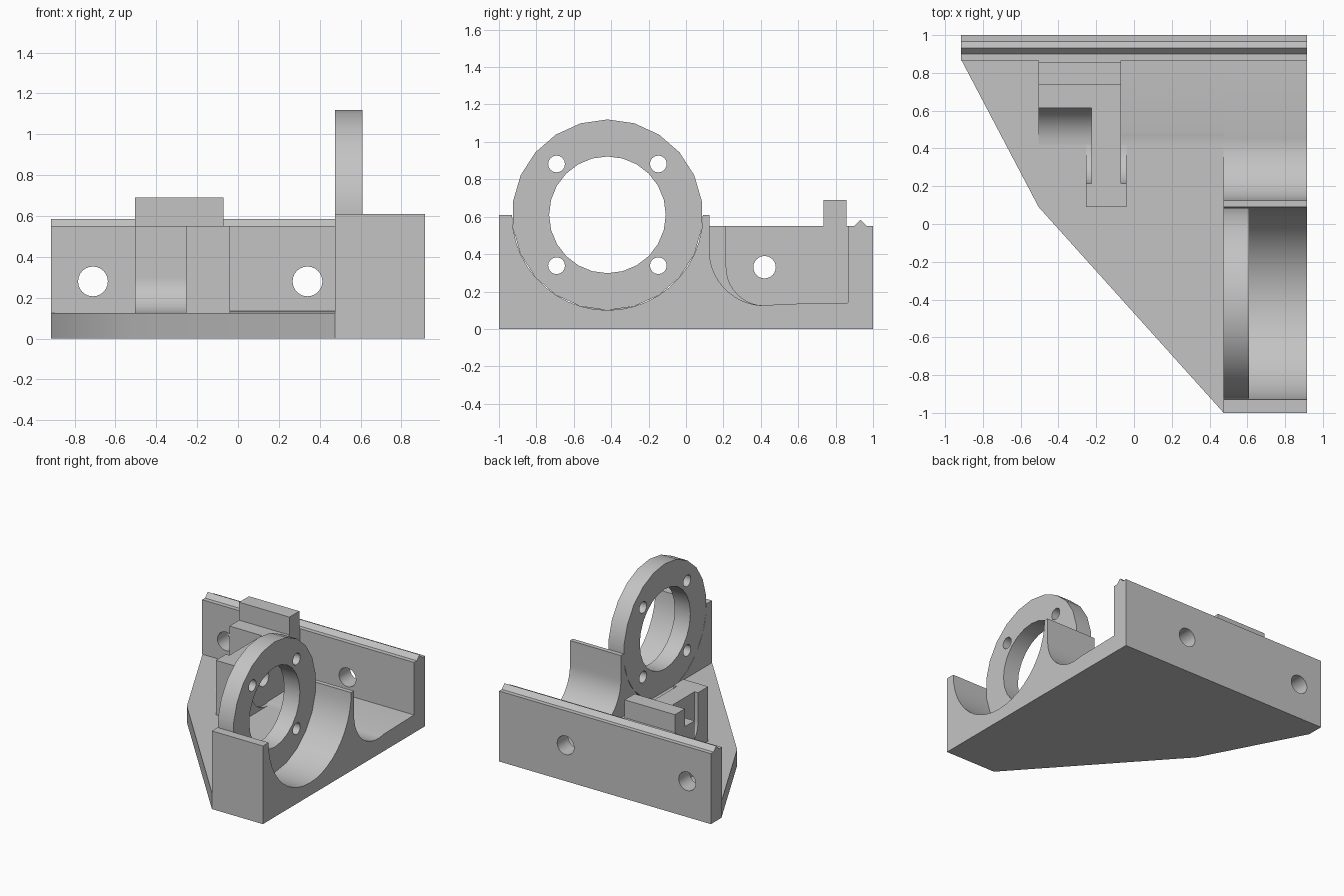
import bpy
import bmesh
from math import sin, cos, pi, radians
from mathutils import Vector

if "Cube" in bpy.data.objects:
    bpy.data.objects.remove(bpy.data.objects["Cube"])

grey = bpy.data.materials.new("plain grey")
grey.use_nodes = True
grey.diffuse_color = (0.55, 0.55, 0.55, 1)
grey.node_tree.nodes["Principled BSDF"].inputs["Base Color"].default_value = grey.diffuse_color


def arc(centre, radius, start, end, steps):
    """Points on an arc, angles in degrees."""
    angles = [radians(start + (end - start) * i / steps) for i in range(steps + 1)]
    return [(centre[0] + radius * cos(a), centre[1] + radius * sin(a)) for a in angles]


def prism(name, profile, axis, low, high):
    """Extrude a 2D profile along an axis: x takes (y, z), y takes (x, z), z takes (x, y)."""
    def place(u, v):
        return {"x": (low, u, v), "y": (u, low, v), "z": (u, v, low)}[axis]

    bm = bmesh.new()
    face = bm.faces.new([bm.verts.new(place(u, v)) for u, v in profile])
    extruded = bmesh.ops.extrude_face_region(bm, geom=[face], use_keep_orig=True)
    moved = [g for g in extruded["geom"] if isinstance(g, bmesh.types.BMVert)]
    shift = Vector([high - low if a == axis else 0 for a in "xyz"])
    bmesh.ops.translate(bm, verts=moved, vec=shift)
    bmesh.ops.recalc_face_normals(bm, faces=bm.faces)
    mesh = bpy.data.meshes.new(name)
    bm.to_mesh(mesh)
    bm.free()
    mesh.materials.append(grey)
    obj = bpy.data.objects.new(name, mesh)
    bpy.context.collection.objects.link(obj)
    return obj


def select_only(obj):
    bpy.ops.object.select_all(action='DESELECT')
    obj.select_set(True)
    bpy.context.view_layer.objects.active = obj


def drill(obj, centre, radius, axis, low, high, sides=24):
    """Cut a round hole through a part."""
    circle = arc(centre, radius, 90, 450, sides)[:-1]
    cutter = prism("hole_cutter", circle, axis, low, high)
    cutter.hide_render = True
    cut = obj.modifiers.new("hole", 'BOOLEAN')
    cut.operation = 'DIFFERENCE'
    cut.solver = 'EXACT'
    cut.object = cutter
    select_only(obj)
    bpy.ops.object.modifier_apply(modifier=cut.name)
    bpy.data.objects.remove(cutter)


SIDE, INNER = 0.915, 0.475      # outer side, inner face of the motor cradle
BASE, STEP, TOP = 0.125, 0.14, 0.55
WALL = 0.865                    # front of the rear wall
RING = (-0.42, 0.61)
PIVOT = (0.42, 0.33)
parts = []

# Tapered base plate
parts.append(prism("base_plate", [(-SIDE, 1), (INNER, 1), (INNER, -1), (-0.505, 0.09),
                                  (-SIDE, 0.87)], "z", 0, BASE))

# Rear wall with its ridge and two mounting holes
wall = prism("rear_wall", [(WALL, BASE), (WALL, TOP), (0.9, TOP), (0.933, 0.585),
                           (0.966, TOP), (1, TOP), (1, BASE)], "x", -SIDE, SIDE)
for x in (-0.71, 0.34):
    drill(wall, (x, 0.28), 0.073, "y", 0.7, 1.2)
parts.append(wall)

# Low floor step; its front edge follows the swept groove
groove = arc((0.42, 0.42), 0.295, -90, -77, 4)
parts.append(prism("floor_step", groove + [(WALL, STEP), (WALL, BASE)], "x", -0.07, INNER))

# Motor cradle, with a round seat and a curved rear side
seat = arc(RING, 0.51, 180, 360, 11 * 2)
curve = arc((0.42, 0.42), 0.295, 180, 283, 18)
parts.append(prism("motor_cradle", [(-1, 0), (-1, 0.61)] + seat + [(0.125, 0.61)] + curve +
                   [(WALL, STEP), (WALL, BASE), (1, BASE), (1, 0)], "x", INNER, SIDE))

# Motor ring with a bore and four bolt holes
ring = prism("motor_ring", arc(RING, 0.51, 90, 450, 22)[:-1], "x", INNER, 0.61)
drill(ring, RING, 0.312, "x", 0.3, 0.8)
for dy in (-0.272, 0.272):
    for dz in (-0.272, 0.272):
        drill(ring, (RING[0] + dy, RING[1] + dz), 0.045, "x", 0.3, 0.8, 16)
parts.append(ring)

# Pivot plate with its axle hole
plate = prism("pivot_plate", [(0.09, BASE), (0.09, TOP), (WALL, TOP), (WALL, BASE)],
              "x", -0.225, -0.07)
drill(plate, PIVOT, 0.06, "x", -0.4, 0.1)
parts.append(plate)

# Thin flanges curving round the pivot on both sides of the plate
flange = [(0.09, BASE), (0.09, TOP), (0.215, TOP)] + arc(PIVOT, 0.205, 180, 270, 10)
for name, low in (("right_flange", -0.255), ("left_flange", -0.07)):
    parts.append(prism(name, flange, "x", low, low + 0.03))

# Block behind the pivot, with a concave front
hollow = arc(PIVOT, 0.205, 270, 360, 10)
hollow = [(min(y, 0.615), z) for y, z in hollow]
parts.append(prism("rear_block", hollow + [(0.615, TOP), (WALL, TOP), (WALL, BASE)],
                   "x", -0.505, -0.225))

# Raised stop on top of the block
parts.append(prism("top_stop", [(0.735, TOP), (0.735, 0.69), (0.857, 0.69), (0.857, TOP)],
                   "x", -0.505, -0.07))

for part in parts:
    select_only(part)
    bpy.ops.object.shade_smooth_by_angle(angle=radians(30))
